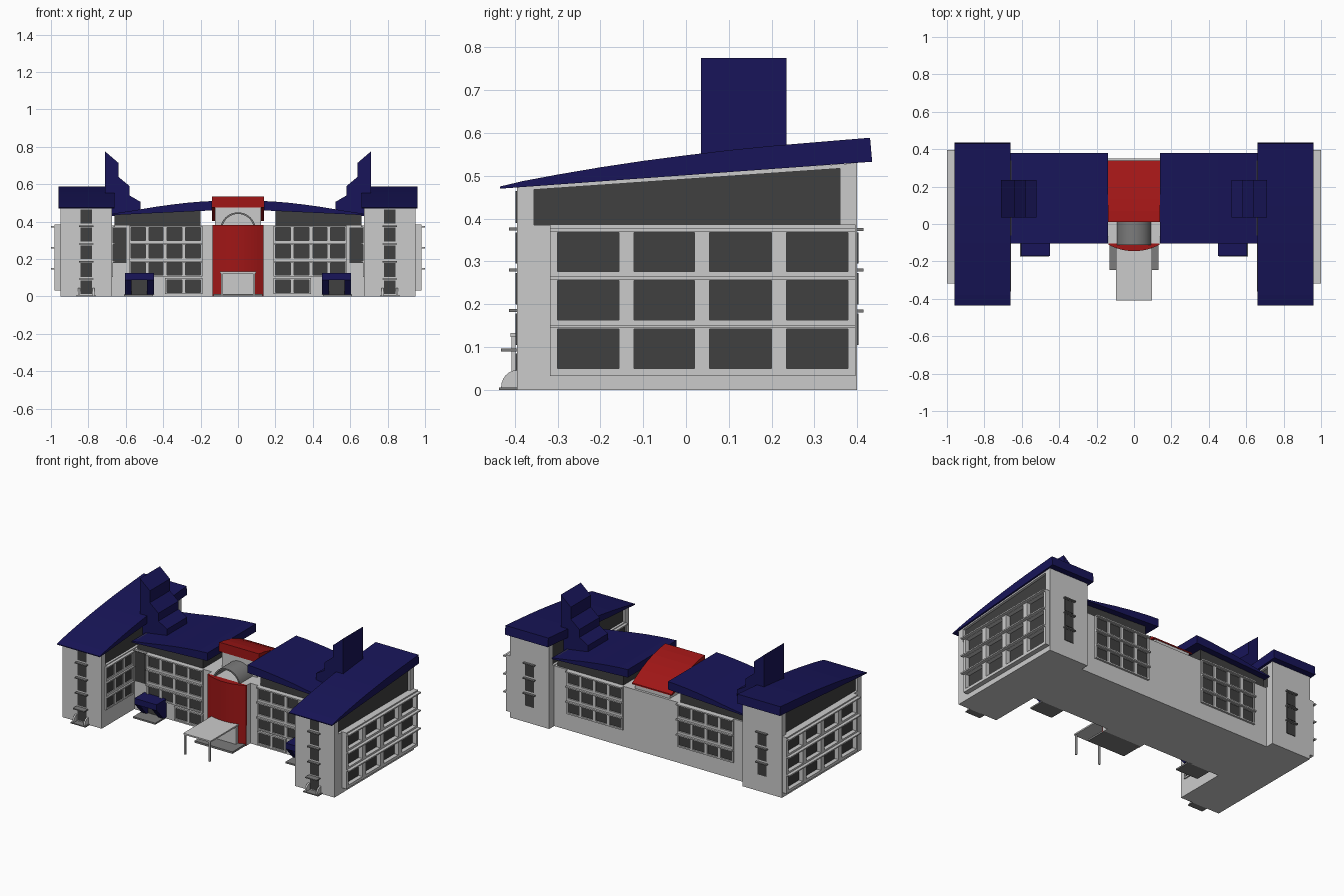
import bpy, bmesh, math
from mathutils import Vector

if "Cube" in bpy.data.objects:
    bpy.data.objects.remove(bpy.data.objects["Cube"])


def material(name, r, g, b):
    m = bpy.data.materials.new(name)
    m.diffuse_color = (r, g, b, 1)
    m.use_nodes = True
    m.node_tree.nodes["Principled BSDF"].inputs["Base Color"].default_value = m.diffuse_color
    return m


BLUE = material("blue_roof", .009, .0075, .1)
RED = material("red_panel", .35, .008, .008)
GLASS = material("dark_glass", .05, .05, .05)
DARK = material("dark_grey", .2, .2, .2)


def finish(name, bm, mat, mirror):
    bmesh.ops.recalc_face_normals(bm, faces=bm.faces)
    me = bpy.data.meshes.new(name)
    bm.to_mesh(me)
    bm.free()
    ob = bpy.data.objects.new(name, me)
    bpy.context.collection.objects.link(ob)
    if mat:
        me.materials.append(mat)
    if mirror:
        mod = ob.modifiers.new("mirror", 'MIRROR')
        mod.use_mirror_merge = False
    return ob


def boxes(name, items, mat=None, mirror=True):
    """Boxes given as x0, x1, y0, y1, z0, z1."""
    bm = bmesh.new()
    for x0, x1, y0, y1, z0, z1 in items:
        vs = bmesh.ops.create_cube(bm, size=1)['verts']
        for v in vs:
            v.co = Vector((x1 if v.co.x > 0 else x0, y1 if v.co.y > 0 else y0,
                           z1 if v.co.z > 0 else z0))
    return finish(name, bm, mat, mirror)


def prism(name, pts, axis, spans, mat=None, mirror=True):
    """Outline extruded along an axis, once for every span."""
    place = {'x': lambda u, v, a: (a, u, v), 'y': lambda u, v, a: (u, a, v),
             'z': lambda u, v, a: (u, v, a)}[axis]
    bm = bmesh.new()
    for a, b in spans:
        f = bm.faces.new([bm.verts.new(place(u, v, a)) for u, v in pts])
        ext = bmesh.ops.extrude_face_region(bm, geom=[f])['geom']
        d = Vector(place(0, 0, b - a))
        bmesh.ops.translate(bm, vec=d, verts=[g for g in ext if isinstance(g, bmesh.types.BMVert)])
    return finish(name, bm, mat, mirror)


def windows(name, axis, pos, out, cols, rows, margin, depth, ledge):
    """Lattice of frame bars, panes behind it and a thin ledge over each row."""
    def slab(u0, u1, z0, z1, d0, d1):
        p = sorted((pos + out * d0, pos + out * d1))
        return (*p, u0, u1, z0, z1) if axis == 'x' else (u0, u1, *p, z0, z1)
    u0, u1 = cols[0][0] - margin, cols[-1][1] + margin
    z0, z1 = rows[0][0] - margin, rows[-1][1] + margin
    ue = [u0] + [c for p in cols for c in p] + [u1]
    ze = [z0] + [c for p in rows for c in p] + [z1]
    bars = [slab(ue[i], ue[i + 1], z0, z1, -.005, depth) for i in range(0, len(ue), 2)]
    for a, b in cols:
        bars += [slab(a, b, ze[i], ze[i + 1], -.005, depth) for i in range(0, len(ze), 2)]
    boxes(name + "_frame", bars)
    boxes(name + "_panes", [slab(a, b, c, d, -.005, .003) for a, b in cols for c, d in rows], GLASS)
    boxes(name + "_ledges", [slab(u0, u1, d + .002, d + .010, 0, ledge) for c, d in rows])


# End wings: walls, glazed clerestory and sloped beam
boxes("wing_walls", [(.675, .95, -.395, .40, 0, .385)])
slope = lambda y: .475 + (y + .395) * .055 / .795


def sloped(name, y0, y1, drop0, drop1, spans, mat=None):
    low = (lambda y: drop0) if drop0 > .1 else (lambda y: slope(y) - drop0)
    prism(name, [(y0, low(y0)), (y1, low(y1)), (y1, slope(y1) - drop1), (y0, slope(y0) - drop1)],
          'x', spans, mat)


sloped("wing_front_wall", -.395, -.355, .385, 0, [(.675, .95)])
sloped("wing_back_wall", .36, .40, .385, 0, [(.675, .95)])
sloped("wing_clerestory_glass", -.355, .36, .385, .008, [(.69, .935)], GLASS)
sloped("wing_top_beam", -.355, .36, .01, 0, [(.675, .95)])

# Arched wing roofs
top = [(-.435, .475), (-.38, .488), (-.3, .503), (-.2, .52), (-.1, .535), (0, .548),
       (.1, .56), (.2, .57), (.32, .58), (.43, .589)]
prism("wing_roof", [(-.435, .47)] + top + [(.435, .533)], 'x', [(.66, .96)], BLUE)

# Stepped blue fins beside the wings
prism("stepped_fin", [(.71, .43), (.71, .775), (.64, .715), (.64, .64), (.58, .59),
                      (.58, .54), (.52, .505), (.52, .43)], 'y', [(.035, .235)], BLUE)

# Wing windows
rows3 = [(.05, .142), (.163, .255), (.277, .368)]
windows("wing_side_windows", 'x', .95, 1, [(-.30, -.157), (-.122, .02), (.055, .20), (.235, .378)],
        rows3, .018, .03, .05)
windows("wing_inner_windows", 'x', .675, -1, [(-.35, -.28), (-.26, -.19), (-.17, -.10)],
        [(.115, .18), (.205, .275), (.30, .37)], .01, .008, .018)
narrow = [(.105, .178), (.20, .273), (.295, .368)]
boxes("wing_front_panes", [(.78, .843, -.398, -.39, a, b)
                           for a, b in [(.012, .085)] + narrow + [(.39, .465)]], GLASS)
boxes("wing_front_ledges", [(.772, .851, -.432 if z < .1 else -.413, -.39, z, z + .007)
                            for z in (.09, .182, .277, .372)], DARK)
boxes("wing_back_panes", [(.78, .843, .39, .403, a, b) for a, b in narrow], GLASS)
boxes("wing_back_ledges", [(.772, .851, .39, .415, b + .003, b + .01) for a, b in narrow], DARK)

# Wing doorsteps with quarter-round cheeks
boxes("wing_doorstep", [(.76, .865, -.437, -.39, 0, .006)], DARK)
quarter = [(-.395 - .037 * math.cos(t * math.pi / 12), .006 + .04 * math.sin(t * math.pi / 12))
           for t in range(7)]
prism("doorstep_cheeks", quarter + [(-.39, .046), (-.39, .006)], 'x',
      [(.768, .778), (.846, .856)])

# Middle block with upper glazing and curved roofs
boxes("middle_block", [(-.68, .68, -.07, .35, 0, .38)], None, False)
prism("upper_glazing", [(.2, .375), (.66, .375), (.66, .445), (.2, .462)], 'y',
      [(-.062, .34)], GLASS)
prism("middle_roof", [(.14, .46), (.14, .51), (.2, .507), (.27, .501), (.35, .492), (.45, .478),
                      (.55, .461), (.67, .443), (.67, .435)], 'y', [(-.105, .38)], BLUE)

# Middle block windows, front and back
cols = [(.20, .28), (.30, .38), (.40, .475), (.495, .572)]
rows = [(.115, .18), (.205, .275), (.30, .37)]
windows("front_windows", 'y', -.07, -1, cols, rows, .009, .012, .025)
windows("front_ground_windows", 'y', -.07, -1, cols[:2], [(.022, .088)], .009, .012, .014)
windows("back_windows", 'y', .35, 1, cols, rows, .009, .012, .025)
boxes("front_corner_glass", [(.597, .668, -.073, -.06, .18, .37)], GLASS)

# Side porches
boxes("porch_floor", [(.455, .61, -.175, -.06, 0, .01)], DARK)
boxes("porch_top", [(.45, .605, -.17, -.06, .088, .125)], BLUE)
prism("porch_sides", [(-.17, .09), (-.10, .01), (-.06, .01), (-.06, .09)], 'x',
      [(.45, .486), (.569, .605)], BLUE)
boxes("porch_door", [(.486, .569, -.085, -.06, .01, .09)], GLASS)

# Central entrance: pier, bowed red panel and door
boxes("entrance_pier", [(-.135, .135, -.11, -.06, 0, .38)], None, False)
bow = [(.135 * k / 8, -.145 + .033 * (k / 8) ** 2) for k in range(-8, 9)]
prism("red_front_panel", bow + [(.135, -.105), (-.135, -.105)], 'z', [(0, .381)], RED, False)
boxes("entrance_door", [(-.09, .09, -.15, -.12, .012, .13)], None, False)

# Half-round glazed vault and the wall behind it
arc = [(math.cos(i * math.pi / 20), math.sin(i * math.pi / 20)) for i in range(21)]
ring = [(.095 * c, .355 + .095 * s) for c, s in arc] + [(.086 * c, .355 + .086 * s) for c, s in arc[::-1]]
vault = prism("entrance_vault", ring, 'y', [(-.112, .02)], DARK, False)

# Red roof falling to the back over its wedge of wall
red_top = [(.01, .535), (.07, .526), (.13, .511), (.19, .491), (.25, .464), (.30, .437), (.34, .412)]
prism("red_roof", [(.01, .477)] + red_top + [(.34, .404)], 'x', [(-.138, .138)], RED, False)
prism("red_roof_wall", [(.015, .37), (.335, .37), (.335, .407), (.015, .478)], 'x',
      [(-.122, .122)], None, False)

# Entrance canopy, posts and paving
boxes("canopy_top", [(-.095, .095, -.41, -.13, .124, .133)], None, False)
boxes("canopy_posts", [(.08, .09, -.408, -.398, 0, .126)])
boxes("entrance_paving", [(-.132, .132, -.245, -.10, 0, .012)], DARK, False)

# Smooth curved surfaces
for ob in bpy.data.objects:
    ob.select_set(False)
vault.select_set(True)
bpy.context.view_layer.objects.active = vault
bpy.ops.object.shade_smooth_by_angle(angle=math.radians(30))
